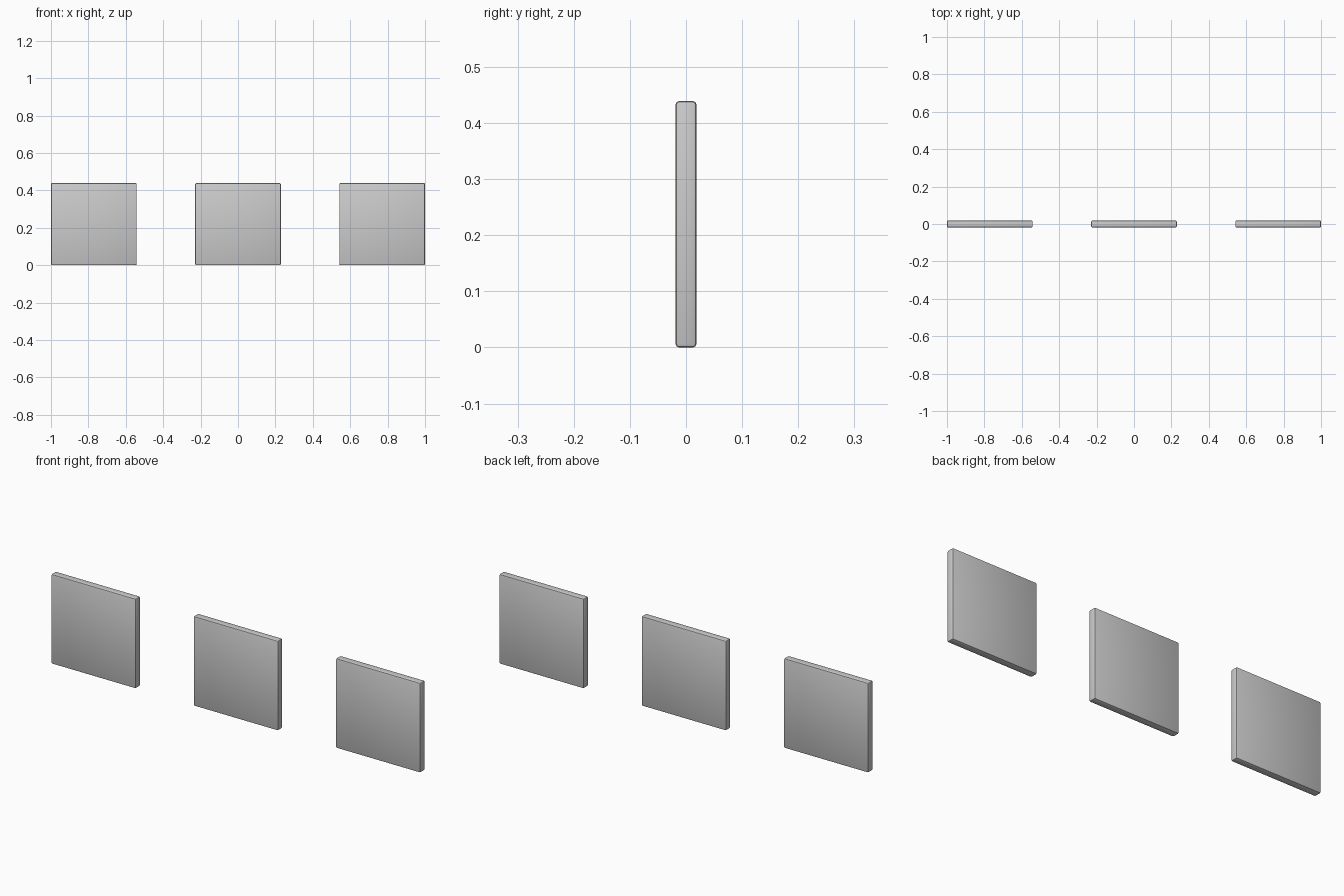
import bpy

if "Cube" in bpy.data.objects:
    bpy.data.objects.remove(bpy.data.objects["Cube"])

W, D, H = 0.458, 0.037, 0.439


def panel(name, x):
    # Thin square panel with softened edges
    bpy.ops.mesh.primitive_cube_add(size=1, location=(x, 0, H / 2))
    ob = bpy.context.object
    ob.name = name
    ob.scale = (W, D, H)
    bpy.ops.object.transform_apply(location=False, rotation=False, scale=True)
    bev = ob.modifiers.new("soft_edges", 'BEVEL')
    bev.width = 0.006
    bev.segments = 2
    bpy.ops.object.modifier_apply(modifier=bev.name)
    bpy.ops.object.shade_smooth_by_angle()
    return ob


# Row of three equally spaced panels
for name, side in (("left_panel", -1), ("middle_panel", 0), ("right_panel", 1)):
    panel(name, side * (1 - W / 2))
